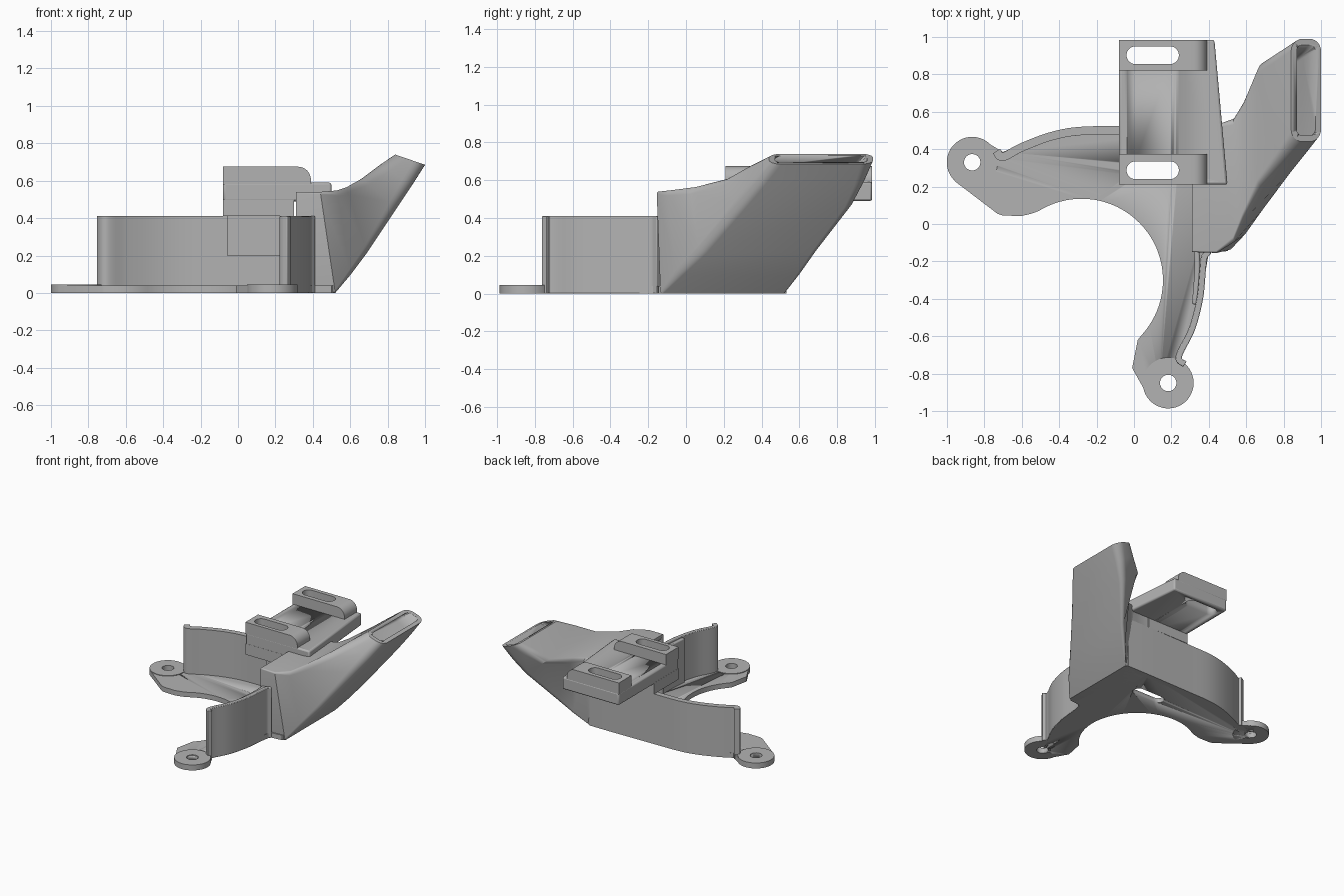
import bpy, bmesh, math
from mathutils import Vector

cube = bpy.data.objects.get("Cube")
if cube:
    bpy.data.objects.remove(cube, do_unlink=True)

grey = bpy.data.materials.new("plain grey")
grey.use_nodes = True
GREY = (0.45, 0.45, 0.45, 1)
grey.diffuse_color = GREY
grey.node_tree.nodes["Principled BSDF"].inputs["Base Color"].default_value = GREY


def make(name, bm, smooth=True):
    bmesh.ops.recalc_face_normals(bm, faces=bm.faces)
    mesh = bpy.data.meshes.new(name)
    bm.to_mesh(mesh)
    bm.free()
    mesh.materials.append(grey)
    ob = bpy.data.objects.new(name, mesh)
    bpy.context.collection.objects.link(ob)
    if smooth:
        bpy.ops.object.select_all(action='DESELECT')
        ob.select_set(True)
        bpy.context.view_layer.objects.active = ob
        bpy.ops.object.shade_smooth_by_angle(angle=math.radians(30))
    return ob


def prism(name, outline, lo, hi, axis='z'):
    """Extrude an outline along z, or an xz outline along y."""
    bm = bmesh.new()
    place = (lambda a, b, h: (a, b, h)) if axis == 'z' else (lambda a, b, h: (a, h, b))
    rings = [[bm.verts.new(place(a, b, h)) for a, b in outline] for h in (lo, hi)]
    bm.faces.new(rings[0])
    bm.faces.new(rings[1])
    n = len(outline)
    for i in range(n):
        j = (i + 1) % n
        bm.faces.new((rings[0][i], rings[0][j], rings[1][j], rings[1][i]))
    return make(name, bm)


def arc(cx, cy, r, a0, a1, n=16):
    angles = [math.radians(a0 + (a1 - a0) * i / n) for i in range(n + 1)]
    return [(cx + r * math.cos(a), cy + r * math.sin(a)) for a in angles]


def box(x0, x1, y0, y1):
    return [(x0, y0), (x1, y0), (x1, y1), (x0, y1)]


def slot(x0, x1, y0, y1):
    r, cy = (y1 - y0) / 2, (y0 + y1) / 2
    return arc(x1 - r, cy, r, -90, 90) + arc(x0 + r, cy, r, 90, 270)


def cut(ob, *cutters):
    for c in cutters:
        m = ob.modifiers.new("cut", 'BOOLEAN')
        m.object, m.operation, m.solver = c, 'DIFFERENCE', 'EXACT'
        c.hide_render = True
        c.hide_set(True)


def spline(points, steps=6):
    """Smooth path through a few points."""
    p = [Vector(q) for q in points]
    p = [2 * p[0] - p[1]] + p + [2 * p[-1] - p[-2]]
    out = []
    for a, b, c, d in zip(p, p[1:], p[2:], p[3:]):
        for i in range(steps):
            t = i / steps
            out.append(0.5 * (2 * b + (c - a) * t + (2 * a - 5 * b + 4 * c - d) * t * t
                              + (3 * b - a - 3 * c + d) * t ** 3))
    return out + [p[-2]]


def wall(name, points, width, lo, hi, bevel=0.008):
    path = spline(points)
    left, right = [], []
    for i, q in enumerate(path):
        d = (path[min(i + 1, len(path) - 1)] - path[max(i - 1, 0)]).normalized()
        side = Vector((-d.y, d.x)) * width / 2
        left.append(tuple(q + side))
        right.append(tuple(q - side))
    ob = prism(name, left + right[::-1], lo, hi)
    b = ob.modifiers.new("soft edges", 'BEVEL')
    b.width, b.segments, b.limit_method = bevel, 2, 'ANGLE'
    return ob


# Curved walls, with a small hook at each free end
back_path = [(-.735, .39), (-.715, .362), (-.685, .365), (-.6, .41), (-.45, .467),
             (-.3, .496), (-.08, .502), (.3, .508), (.5, .508)]
side_path = [(.40, -.145), (.375, -.18), (.367, -.25), (.352, -.4), (.31, -.56),
             (.25, -.68), (.24, -.725), (.272, -.75)]
wall("back_wall", back_path, .045, 0, .41)
wall("side_wall", side_path, .034, 0, .41)
wall("side_wall_liner", [(.335, -.13), (.338, -.25), (.325, -.43)], .03, .02, .40)

# Base plate with the round bay
base_outline = ([(-.96, .23), (-.73, .055), (-.7, .045), (-.6, .043), (-.55, .055)]
                + arc(-.28, -.3, .435, 122, -42, 40)
                + [(.02, -.62), (-.01, -.77), (.08, -.93), (.18, -.85), (.24, -.72)]
                + [(.265, -.68), (.325, -.56), (.368, -.4), (.383, -.25), (.40, -.155)]
                + [(.5, -.145), (.52, -.12), (.52, .52), (.3, .53), (-.08, .523)]
                + [(-.3, .515), (-.45, .487), (-.6, .43), (-.7, .385), (-.81, .45), (-.87, .33)])
base = prism("base_plate", base_outline, 0, .04)
ears = [(-.865, .33), (.183, -.85)]
holes = [prism("screw_hole_cutter", arc(x, y, .044, 0, 345, 23), -.1, .2) for x, y in ears]
access = prism("access_slot_cutter", slot(-.04, .24, .24, .335), -.1, .2)
cut(base, access, *holes)
for (x, y), hole, side in zip(ears, holes, ("left", "front")):
    ear = prism(side + "_screw_ear", arc(x, y, .136, 0, 352, 44), 0, .045)
    cut(ear, hole)


# Air duct: rounded sections blended from the inlet to the tilted outlet
def section(bottom, top, front, back, radius, inset=0):
    """Ring of points; front and back give y at the bottom and top edges."""
    b, t = Vector(bottom), Vector(top)
    h = (t - b).length
    w = (back[0] - front[0] + back[1] - front[1]) / 2
    r = max(radius - inset, .006)
    lo_u, hi_u, lo_v, hi_v = inset + r, w - inset - r, inset + r, h - inset - r
    pts = (arc(hi_u, lo_v, r, -90, 0, 6) + arc(hi_u, hi_v, r, 0, 90, 6)
           + arc(lo_u, hi_v, r, 90, 180, 6) + arc(lo_u, lo_v, r, 180, 270, 6))
    ring = []
    for pu, pv in pts:
        u, v = pu / w, pv / h
        f = front[0] + (front[1] - front[0]) * v
        k = back[0] + (back[1] - back[0]) * v
        xz = b.lerp(t, v)
        ring.append((xz.x, f + (k - f) * u, xz.y))
    return ring


stations = [  # bottom xz, top xz, front y, back y, corner radius
    ((.31, 0), (.31, .54), (-.15, -.15), (.53, .53), .008),
    ((.52, 0), (.44, .54), (-.135, -.155), (.525, .53), .012),
    ((.60, .095), (.53, .548), (-.05, -.10), (.61, .56), .03),
    ((.69, .215), (.58, .565), (.07, .02), (.70, .65), .04),
    ((.85, .455), (.66, .61), (.27, .19), (.885, .86), .05),
    ((.93, .575), (.76, .685), (.36, .32), (.95, .93), .06),
    ((1.0, .685), (.84, .74), (.44, .44), (.99, .99), .065),
]


def loft(name, rings):
    bm = bmesh.new()
    vs = [[bm.verts.new(p) for p in ring] for ring in rings]
    n = len(vs[0])
    for a, b in zip(vs, vs[1:]):
        for i in range(n):
            j = (i + 1) % n
            bm.faces.new((a[i], a[j], b[j], b[i]))
    bm.faces.new(vs[0])
    bm.faces.new(vs[-1])
    return make(name, bm)


duct = loft("air_duct", [section(*s) for s in stations])
inner = [section(*s, inset=.032) for s in stations]
shift = lambda ring, dx, dz: [(x + dx, y, z + dz) for x, y, z in ring]
inner = [shift(inner[0], -.05, 0)] + inner + [shift(inner[-1], .02, .06)]
cut(duct, loft("duct_passage_cutter", inner))

# Mounting bracket with two raised slotted pads
slots = [prism("slot_cutter", slot(-.04, .24, y, y + .095), .3, .8) for y in (.24, .855)]
bracket = prism("bracket_plate", [(-.08, .21), (.5, .21), (.43, .985), (-.08, .985)], .49, .59)
bevel = bracket.modifiers.new("soft edges", 'BEVEL')
bevel.width, bevel.segments = .012, 2
cut(bracket, *slots)
under = prism("bracket_web", box(-.08, .30, .21, .53), .41, .50)
cut(under, slots[0])
pad_profile = [(-.08, .58), (.39, .58)] + arc(.32, .605, .07, 0, 90, 8) + [(-.08, .675)]
for name, y, s in (("front_pad", .21, slots[0]), ("back_pad", .82, slots[1])):
    cut(prism(name, pad_profile, y, y + .163, 'y'), s)
prism("inner_wall_pad", box(-.06, .31, .455, .49), .20, .41)
